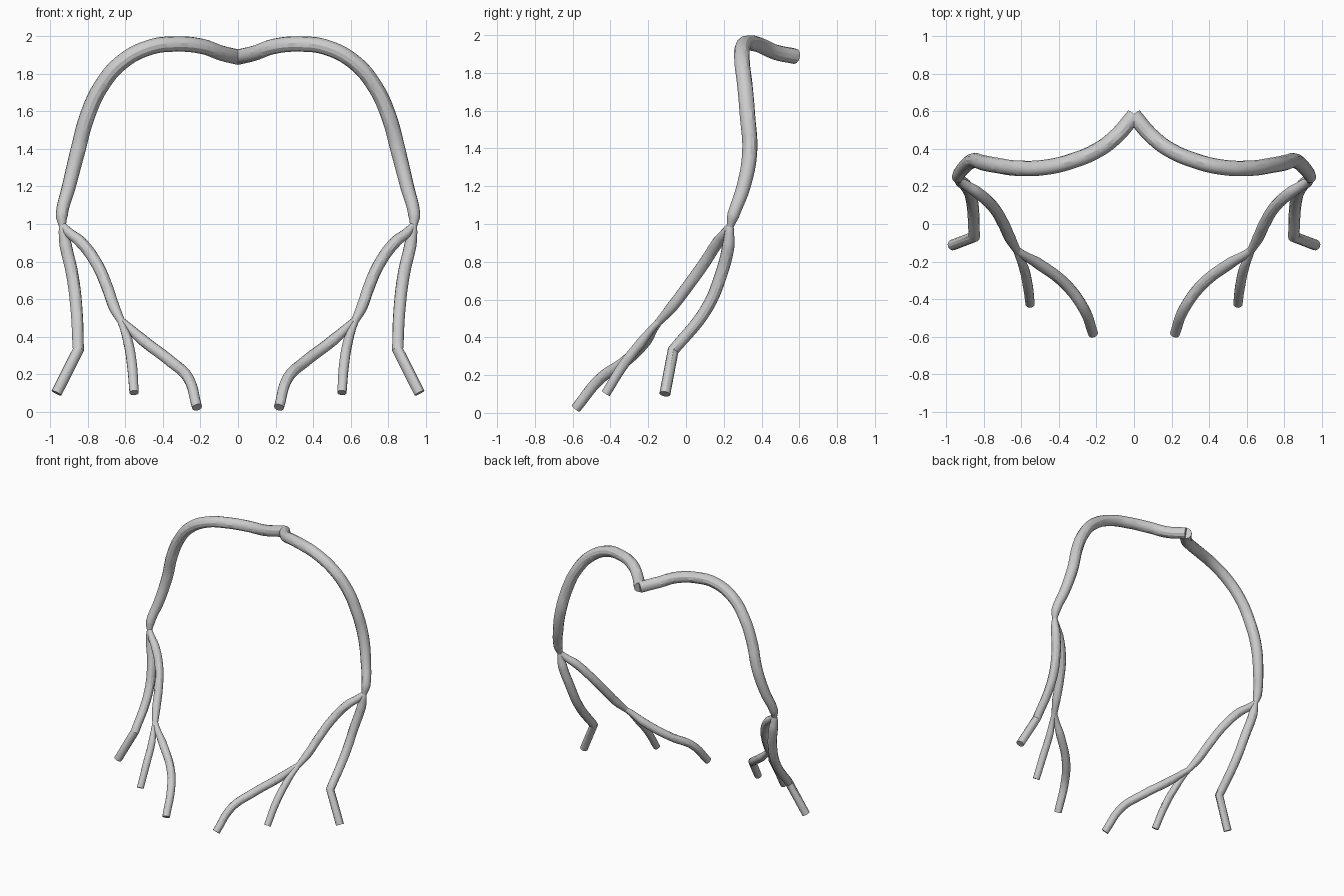
import bpy

grey = bpy.data.materials.new("light_grey")
grey.diffuse_color = (0.6, 0.6, 0.6, 1)


def tube(name, points, kinks=()):
    """Smooth tube through (x, y, z, radius) points, mirrored across x = 0."""
    cu = bpy.data.curves.new(name + "_path", 'CURVE')
    cu.dimensions = '3D'
    cu.bevel_depth = 1.0
    cu.bevel_resolution = 4
    cu.resolution_u = 8
    cu.use_fill_caps = True
    sp = cu.splines.new('BEZIER')
    sp.bezier_points.add(len(points) - 1)
    for i, (bp, (x, y, z, r)) in enumerate(zip(sp.bezier_points, points)):
        bp.co = (x, y, z)
        bp.radius = r
        kind = 'VECTOR' if i in kinks else 'AUTO'
        bp.handle_left_type = bp.handle_right_type = kind
    tmp = bpy.data.objects.new(name + "_path", cu)
    bpy.context.collection.objects.link(tmp)
    bpy.context.view_layer.update()
    dg = bpy.context.evaluated_depsgraph_get()
    me = bpy.data.meshes.new_from_object(tmp.evaluated_get(dg))
    bpy.data.objects.remove(tmp)
    me.materials.clear()
    me.materials.append(grey)
    ob = bpy.data.objects.new(name, me)
    bpy.context.collection.objects.link(ob)
    bpy.ops.object.select_all(action='DESELECT')
    ob.select_set(True)
    bpy.context.view_layer.objects.active = ob
    bpy.ops.object.shade_smooth_by_angle()
    mir = ob.modifiers.new("mirror", 'MIRROR')
    mir.use_mirror_merge = False
    return ob


# Upper arch, from the centre joint down to the first fork
tube("upper_arch", [
    (0.0, 0.577, 1.888, 0.041), (0.09, 0.472, 1.91, 0.041),
    (0.19, 0.395, 1.945, 0.041), (0.33, 0.335, 1.958, 0.041),
    (0.47, 0.302, 1.94, 0.041), (0.62, 0.297, 1.86, 0.041),
    (0.73, 0.312, 1.73, 0.041), (0.80, 0.325, 1.58, 0.041),
    (0.855, 0.337, 1.38, 0.040), (0.90, 0.305, 1.20, 0.037),
    (0.938, 0.25, 1.045, 0.032), (0.934, 0.233, 0.985, 0.018)])

# Outer branch with a sharp bend near its tip
tube("outer_branch", [
    (0.934, 0.235, 1.0, 0.017), (0.930, 0.23, 0.96, 0.025),
    (0.918, 0.225, 0.89, 0.033), (0.882, 0.185, 0.73, 0.033),
    (0.860, 0.108, 0.55, 0.032), (0.850, -0.068, 0.33, 0.030),
    (0.966, -0.112, 0.10, 0.029)], kinks=(5, 6))

# Inner branch, down to the second fork
tube("inner_branch", [
    (0.934, 0.235, 0.995, 0.017), (0.90, 0.21, 0.955, 0.026),
    (0.838, 0.17, 0.905, 0.031), (0.753, 0.095, 0.79, 0.031),
    (0.697, 0.005, 0.665, 0.031), (0.66, -0.075, 0.56, 0.030),
    (0.615, -0.155, 0.47, 0.019)])

# Long inner twig
tube("inner_twig", [
    (0.63, -0.13, 0.495, 0.017), (0.595, -0.16, 0.462, 0.022),
    (0.51, -0.21, 0.385, 0.030), (0.36, -0.325, 0.27, 0.030),
    (0.265, -0.455, 0.18, 0.029), (0.218, -0.583, 0.024, 0.027)])

# Short middle twig
tube("middle_twig", [
    (0.63, -0.13, 0.495, 0.017), (0.61, -0.18, 0.445, 0.019),
    (0.587, -0.232, 0.38, 0.026), (0.565, -0.33, 0.255, 0.027),
    (0.553, -0.425, 0.102, 0.025)])
